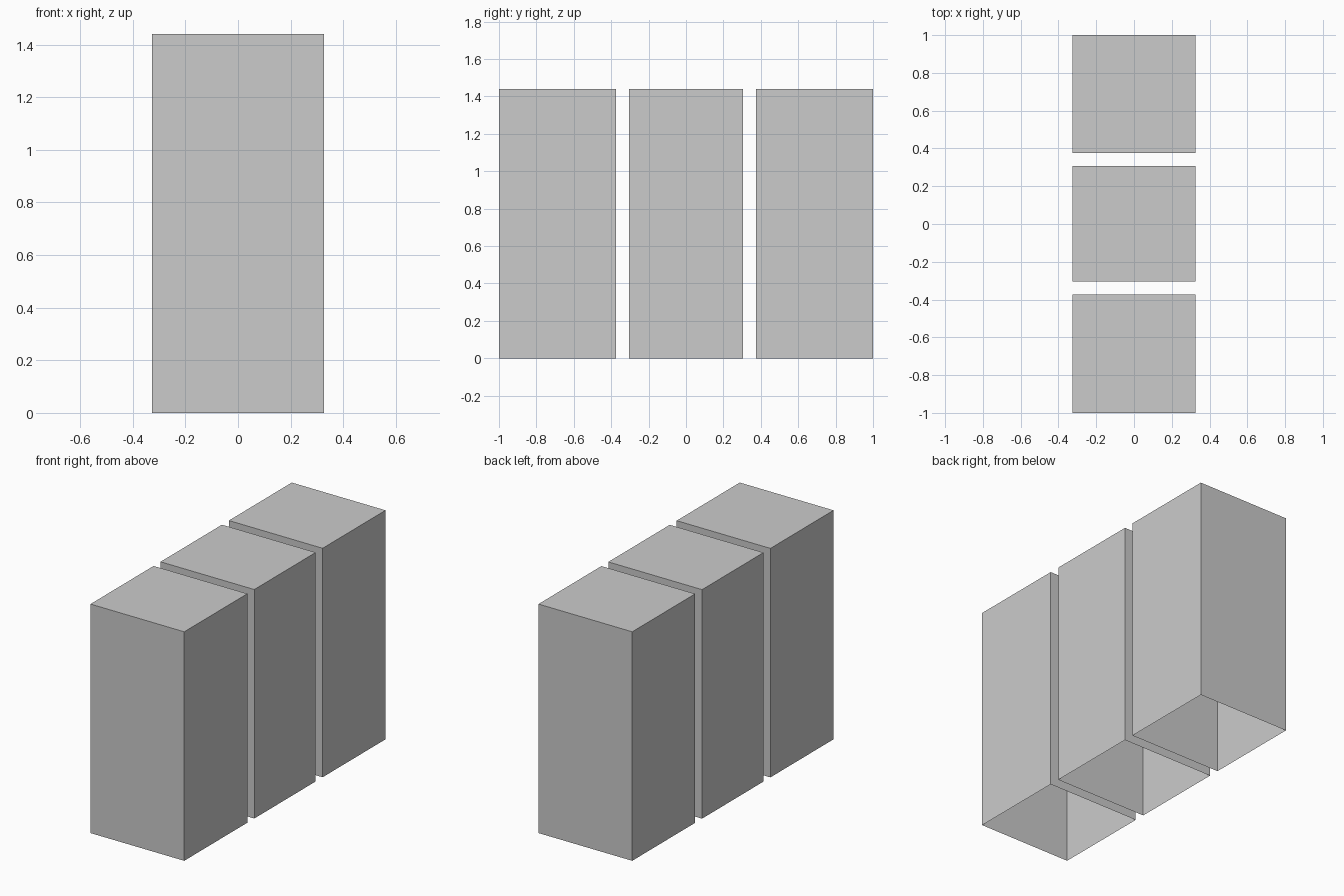
import bpy, bmesh

if "Cube" in bpy.data.objects:
    bpy.data.objects.remove(bpy.data.objects["Cube"])

HALF_WIDTH = 0.326
HEIGHT = 1.44


def open_block(name, y0, y1):
    """Thin-walled box whose underside is open."""
    bm = bmesh.new()
    bmesh.ops.create_cube(bm, size=1)
    for v in bm.verts:
        v.co.x *= 2 * HALF_WIDTH
        v.co.y = (y0 + y1) / 2 + v.co.y * (y1 - y0)
        v.co.z = (v.co.z + 0.5) * HEIGHT
    bm.normal_update()
    bottom = [f for f in bm.faces if f.normal.z < -0.5]
    bmesh.ops.delete(bm, geom=bottom, context='FACES_ONLY')
    mesh = bpy.data.meshes.new(name)
    bm.to_mesh(mesh)
    bm.free()
    obj = bpy.data.objects.new(name, mesh)
    bpy.context.collection.objects.link(obj)


# Row of three upright blocks with narrow gaps
for name, y0, y1 in (("front_block", -1.0, -0.373),
                     ("middle_block", -0.304, 0.306),
                     ("back_block", 0.375, 1.0)):
    open_block(name, y0, y1)
